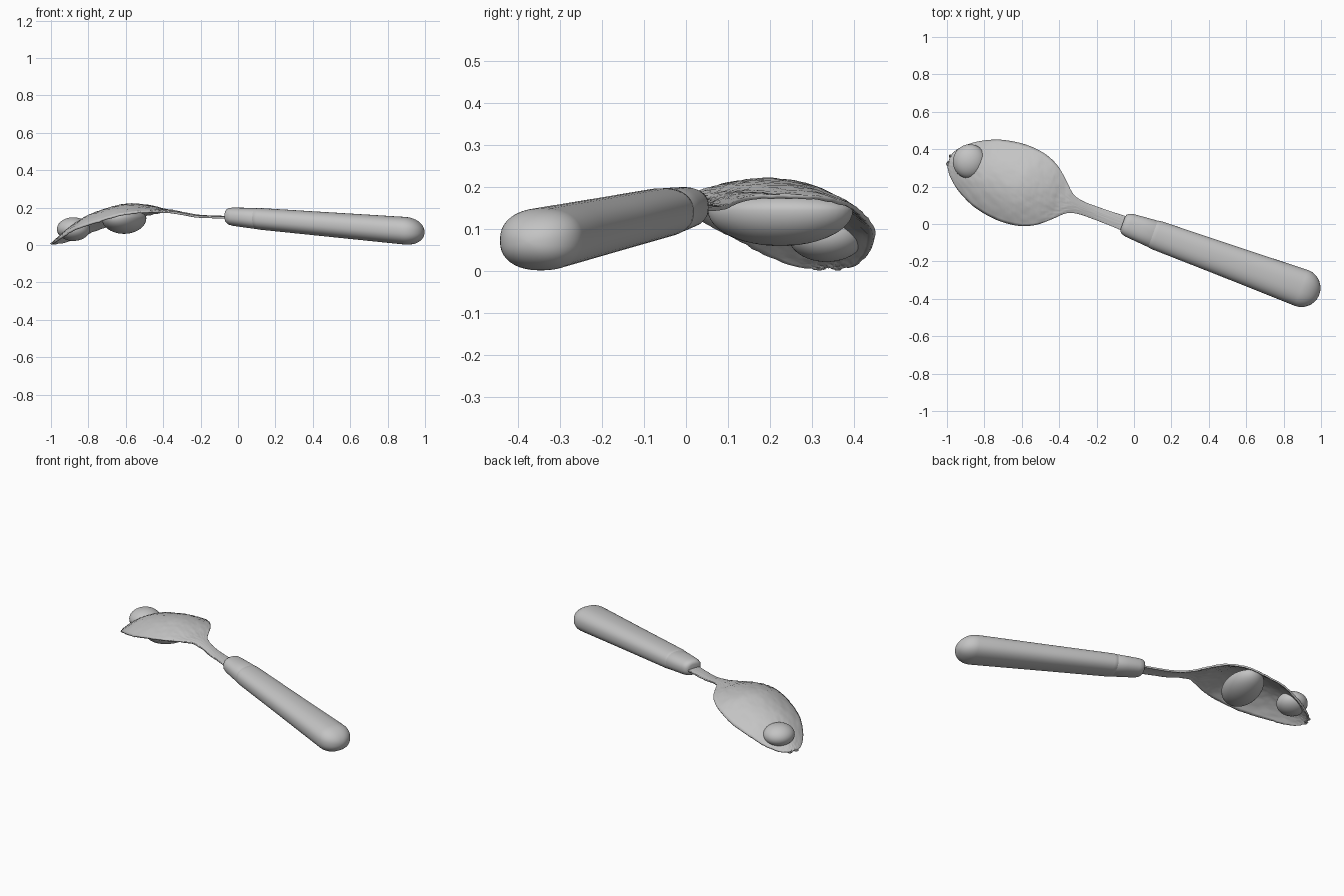
import bpy, bmesh, math, random
from mathutils import Vector, Matrix

cube = bpy.data.objects.get("Cube")
if cube:
    bpy.data.objects.remove(cube, do_unlink=True)

random.seed(4)
ANGLE = math.radians(160)          # direction from handle to bowl tip
U = Vector((math.cos(ANGLE), math.sin(ANGLE), 0))
V = Vector((math.sin(ANGLE), -math.cos(ANGLE), 0))
OFFSET = -0.015                    # sideways shift of the spoon's axis

grey = bpy.data.materials.new("plain grey")
grey.use_nodes = True
grey.diffuse_color = (0.55, 0.55, 0.55, 1)
grey.node_tree.nodes["Principled BSDF"].inputs["Base Color"].default_value = (0.55, 0.55, 0.55, 1)


def place(u, v, z):
    return U * u + V * (v + OFFSET) + Vector((0, 0, z))


def finish(name, bm, fix_normals=True, angle=50):
    if fix_normals:
        bmesh.ops.recalc_face_normals(bm, faces=bm.faces)
    mesh = bpy.data.meshes.new(name)
    bm.to_mesh(mesh)
    bm.free()
    obj = bpy.data.objects.new(name, mesh)
    bpy.context.collection.objects.link(obj)
    mesh.materials.append(grey)
    bpy.ops.object.select_all(action='DESELECT')
    obj.select_set(True)
    bpy.context.view_layer.objects.active = obj
    bpy.ops.object.shade_smooth_by_angle(angle=math.radians(angle))
    return obj


def resample(rows, steps):
    """Smooth a list of stations with a Catmull-Rom curve."""
    pts = [rows[0]] + rows + [rows[-1]]
    out = []
    for i in range(1, len(pts) - 2):
        for k in range(steps):
            t = k / steps
            out.append([0.5 * (2 * b + (c - a) * t + (2 * a - 5 * b + 4 * c - d) * t * t
                               + (3 * b - a - 3 * c + d) * t ** 3)
                        for a, b, c, d in zip(*pts[i - 1:i + 3])])
    return out + [list(rows[-1])]


def loft(name, stations, sides=40, power=2.3):
    """Rounded cross-sections (u, half width, half height) along the sloping handle axis."""
    bm = bmesh.new()
    rings = []
    for u, hw, hh in stations:
        ring = []
        for k in range(sides):
            a = 2 * math.pi * k / sides
            c, s = math.cos(a), math.sin(a)
            x = math.copysign(abs(c) ** (2 / power), c) * hw
            z = math.copysign(abs(s) ** (2 / power), s) * hh
            ring.append(bm.verts.new(place(u, x, 0.150 + 0.077 * u + z)))
        rings.append(ring)
    for a, b in zip(rings, rings[1:]):
        for k in range(sides):
            n = (k + 1) % sides
            bm.faces.new((a[k], a[n], b[n], b[k]))
    bm.faces.new(rings[0])
    bm.faces.new(rings[-1])
    return finish(name, bm)


# Handle: slowly widening grip with a round end
grip = [(-0.105, 0.068, 0.052), (-0.115, 0.076, 0.056), (-0.135, 0.079, 0.058),
        (-0.5, 0.088, 0.065), (-0.8, 0.097, 0.071)]
for k in range(13):
    a = math.radians(k * 7.3)
    grip.append((-0.958 - 0.102 * math.sin(a), 0.102 * math.cos(a), 0.074 * math.cos(a)))
loft("handle", grip)

# Ferrule: short collar at the front of the handle
loft("ferrule", [(0.058, 0.035, 0.025), (0.054, 0.048, 0.037), (0.042, 0.058, 0.045),
                 (0.02, 0.064, 0.049), (-0.05, 0.070, 0.053), (-0.112, 0.075, 0.056),
                 (-0.122, 0.072, 0.053)])

# Neck and upturned bowl: u, half width, rim height, crown above the rim
sheet = [(0.0, 0.042, 0.152, 0.003), (0.12, 0.037, 0.153, 0.004), (0.22, 0.035, 0.157, 0.005),
         (0.30, 0.037, 0.170, 0.005), (0.36, 0.055, 0.180, 0.006), (0.42, 0.110, 0.182, 0.012),
         (0.485, 0.165, 0.180, 0.030), (0.555, 0.199, 0.171, 0.048), (0.63, 0.214, 0.155, 0.066),
         (0.71, 0.215, 0.130, 0.074), (0.80, 0.201, 0.106, 0.070), (0.87, 0.178, 0.083, 0.060),
         (0.95, 0.135, 0.046, 0.044), (1.01, 0.084, 0.020, 0.024), (1.038, 0.045, 0.013, 0.010),
         (1.047, 0.015, 0.012, 0.002)]
bm = bmesh.new()
COLS = 28
grid = []
for u, w, rim, crown in resample(sheet, 5):
    rough = 0.002 if u > 0.36 else 0.0007
    row = []
    for j in range(COLS + 1):
        t = 2 * j / COLS - 1
        z = rim + crown * (1 - t * t) + random.uniform(-rough, rough)
        row.append(bm.verts.new(place(u, w * t, max(z, 0.0105))))
    grid.append(row)
for a, b in zip(grid, grid[1:]):
    for j in range(COLS):
        bm.faces.new((a[j], a[j + 1], b[j + 1], b[j]))
bowl = finish("bowl_and_neck", bm, fix_normals=False)
shell = bowl.modifiers.new("thickness", 'SOLIDIFY')
shell.thickness = 0.010
shell.offset = -1


def lump(name, centre, radii, top_scale=1.0):
    """Ellipsoid turned to the spoon's axis, optionally flattened above its middle."""
    bm = bmesh.new()
    bmesh.ops.create_uvsphere(bm, u_segments=40, v_segments=24, radius=1)
    for v in bm.verts:
        if v.co.z > 0:
            v.co.z *= top_scale
        v.co = Vector((v.co.x * radii[0], v.co.y * radii[1], v.co.z * radii[2]))
    bmesh.ops.rotate(bm, verts=bm.verts, matrix=Matrix.Rotation(ANGLE, 3, 'Z'))
    bmesh.ops.translate(bm, verts=bm.verts, vec=Vector(centre))
    return finish(name, bm)


# Rounded mass held inside the bowl, and the bump on its back near the tip
lump("inner_mass", (-0.61, 0.225, 0.145), (0.11, 0.18, 0.085), 0.55)
lump("tip_bump", (-0.88, 0.335, 0.085), (0.088, 0.092, 0.063))
